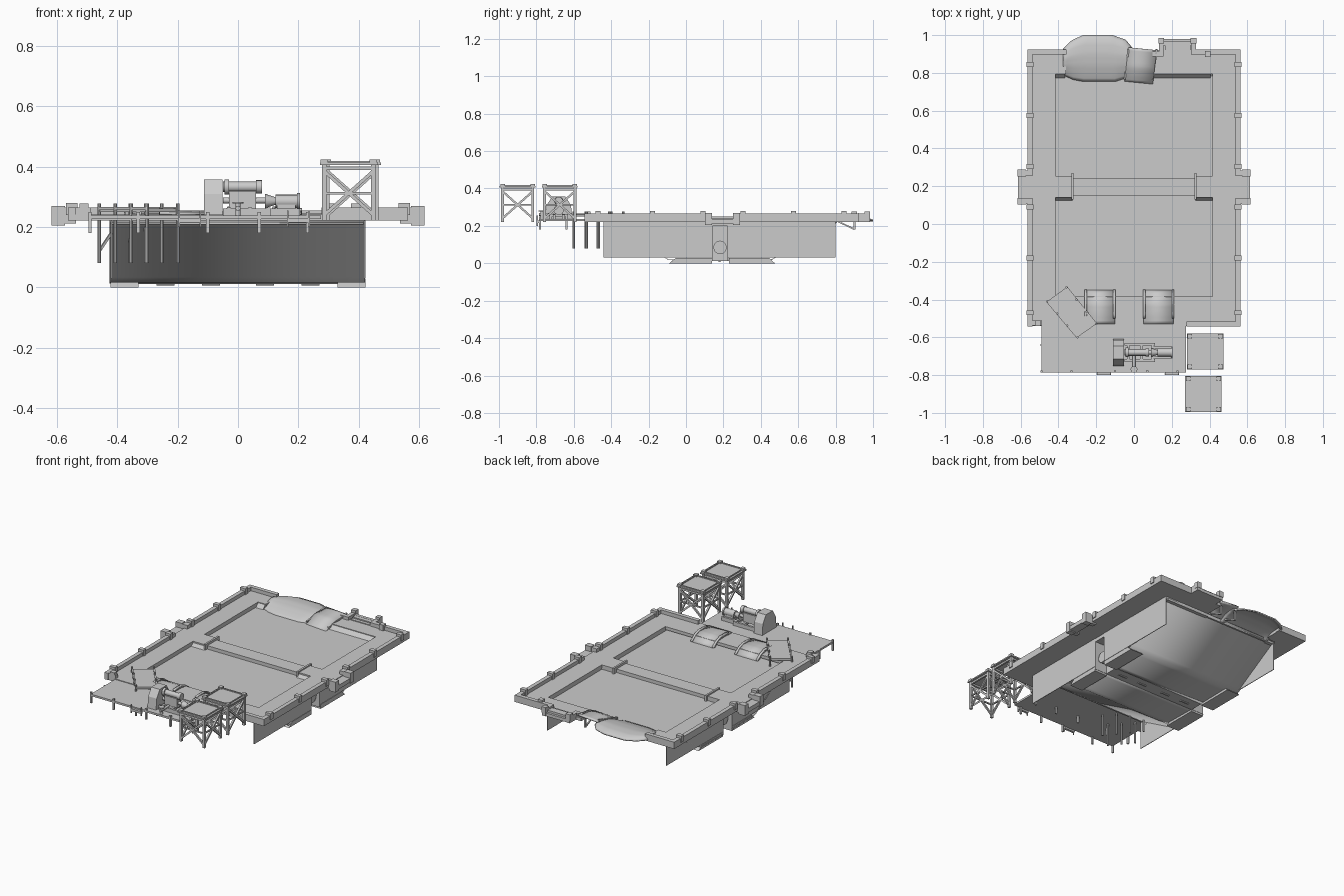
import bpy, bmesh, math
from mathutils import Vector, Matrix

if "Cube" in bpy.data.objects:
    bpy.data.objects.remove(bpy.data.objects["Cube"])


def finish(name, bm, smooth=False):
    bmesh.ops.recalc_face_normals(bm, faces=bm.faces)
    me = bpy.data.meshes.new(name)
    bm.to_mesh(me)
    bm.free()
    ob = bpy.data.objects.new(name, me)
    bpy.context.collection.objects.link(ob)
    if smooth:
        bpy.ops.object.select_all(action='DESELECT')
        ob.select_set(True)
        bpy.context.view_layer.objects.active = ob
        bpy.ops.object.shade_smooth_by_angle(angle=math.radians(35))
    return ob


def box(name, x0, x1, y0, y1, z0, z1):
    bm = bmesh.new()
    m = Matrix.Translation(((x0 + x1) / 2, (y0 + y1) / 2, (z0 + z1) / 2)) @ \
        Matrix.Diagonal((x1 - x0, y1 - y0, z1 - z0, 1))
    bmesh.ops.create_cube(bm, size=1, matrix=m)
    return finish(name, bm)


def along(a, b):
    a, b = Vector(a), Vector(b)
    d = b - a
    return Matrix.Translation((a + b) / 2) @ d.to_track_quat('Z', 'Y').to_matrix().to_4x4(), d.length


def beam(name, a, b, w):
    m, l = along(a, b)
    bm = bmesh.new()
    bmesh.ops.create_cube(bm, size=1, matrix=m @ Matrix.Diagonal((w, w, l, 1)))
    return finish(name, bm)


def cyl(name, a, b, r, r2=None, n=16):
    m, l = along(a, b)
    bm = bmesh.new()
    bmesh.ops.create_cone(bm, cap_ends=True, segments=n, radius1=r,
                          radius2=r if r2 is None else r2, depth=l, matrix=m)
    return finish(name, bm, True)


def prism(name, pts, off):
    """Flat 3D outline swept by an offset, closed at both ends."""
    bm = bmesh.new()
    a = [bm.verts.new(p) for p in pts]
    b = [bm.verts.new(Vector(p) + Vector(off)) for p in pts]
    bm.faces.new(a)
    bm.faces.new(b[::-1])
    for i in range(len(a)):
        j = (i + 1) % len(a)
        bm.faces.new((a[j], a[i], b[i], b[j]))
    return finish(name, bm)


def sheet(name, fn, nu, nv, thick):
    bm = bmesh.new()
    g = [[bm.verts.new(fn(i / nu, j / nv)) for j in range(nv + 1)] for i in range(nu + 1)]
    for i in range(nu):
        for j in range(nv):
            bm.faces.new((g[i][j], g[i + 1][j], g[i + 1][j + 1], g[i][j + 1]))
    s = finish(name, bm, True).modifiers.new("thickness", 'SOLIDIFY')
    s.thickness, s.offset = thick, 0


def wall(name, path, w, z0, z1):
    for (ax, ay), (bx, by) in zip(path, path[1:]):
        box(name, min(ax, bx) - w / 2, max(ax, bx) + w / 2,
            min(ay, by) - w / 2, max(ay, by) + w / 2, z0, z1)


def lerp_table(tab, t):
    for (a, za), (b, zb) in zip(tab, tab[1:]):
        if t <= b:
            return za + (zb - za) * (t - a) / (b - a)
    return tab[-1][1]


# walkway around the basin
DZ0, DZ1 = 0.222, 0.242
for s in (-1, 1):
    box("side_walkway", min(s * .56, s * .415), max(s * .56, s * .415), -.54, .92, DZ0, DZ1)
    box("side_landing", min(s * .615, s * .56), max(s * .615, s * .56), .12, .28, .212, .238)
box("back_walkway_left", -.415, -.36, .795, .92, DZ0, DZ1)
box("back_walkway_right", .095, .415, .795, .92, DZ0, DZ1)
box("front_walkway", -.415, .415, -.54, -.385, DZ0, DZ1)
box("back_bay", .14, .32, .90, .98, DZ0, DZ1)
for i in range(2):
    box("bay_step", .165, .30, .90 + .02 * i, .95, .24 + .007 * i, .247 + .007 * i)
for x0, x1 in ((-.415, -.365), (.09, .405)):  # sloping bank at the back of the pool
    prism("back_bank", [(x0, .765, .205), (x0, .797, .205), (x0, .797, .24)], (x1 - x0, 0, 0))

# parapet following the outer edge, with blocks on it
for s in (-1, 1):
    wall("parapet", [(s * .55, .28), (s * .55, .91)], .026, DZ0, .265)
    wall("parapet", [(s * .55, -.53), (s * .55, .12)], .026, DZ0, .265)
    for y in (.12, .27):
        wall("landing_wall", [(s * .55, y), (s * .60, y)], .028, .212, .265)
        box("landing_block", s * .595 - .022, s * .595 + .022, y - .018, y + .018, .205, .27)
    for y in (.845, .575, .305, .09, -.18, -.47):
        box("parapet_block", s * .55 - .019, s * .55 + .019, y - .013, y + .013, .24, .28)
wall("parapet", [(-.55, .91), (-.37, .91)], .026, DZ0, .265)
wall("parapet", [(.11, .90), (.145, .90), (.145, .97)], .024, DZ0, .262)
wall("bay_wall", [(.145, .955), (.315, .955)], .02, .235, .255)
wall("parapet", [(.315, .97), (.315, .91), (.55, .91)], .026, DZ0, .265)
wall("parapet", [(.29, -.53), (.55, -.53)], .026, DZ0, .265)
wall("parapet", [(-.55, -.525), (-.50, -.525)], .026, DZ0, .265)
for x, y in ((.145, .97), (.315, .97), (.39, .90), (-.51, -.525)):
    box("parapet_block", x - .015, x + .015, y - .015, y + .015, .24, .278)

# water surfaces and dividing wall
for y0, y1 in ((-.43, .15), (.24, .79)):
    box("water", -.42, .415, y0, y1, .208, .214)
box("divider", -.335, .335, .148, .243, .195, .236)
for s in (-1, 1):
    x0, x1 = sorted((s * .325, s * .42))
    box("divider_end", x0, x1, .14, .255, .2, .242)
    prism("divider_bank", [(x0, .118, .205), (x0, .145, .205), (x0, .145, .24)], (x1 - x0, 0, 0))
    box("divider_cheek", min(s * .32, s * .332), max(s * .32, s * .332), .13, .27, .2, .25)

# basin hull: sloping floor, side curtains, recess in the middle
SLOPE = [(0, .222), (.6, .018), (1, .014)]
for name, ya, yb in (("front_floor", -.44, .14), ("back_floor", .80, .225)):
    sheet(name, lambda u, v, a=ya, b=yb: (-.425 + .845 * u, a + (b - a) * v, lerp_table(SLOPE, v)),
          1, 20, .003)
box("middle_floor", -.33, .33, .138, .227, .012, .016)
for s in (-1, 1):
    x = s * .42
    for ya, yb in ((-.44, .14), (.225, .80)):
        box("side_curtain", x - .002, x + .002, ya, yb, .03, .225)
    for o in ([-.055, .14, .14, -.09], [.445, .23, .23, .475]):
        prism("floor_flap", [(s * .33, o[0], .028), (s * .33, o[1], .028), (s * .33, o[2], 0), (s * .33, o[3], 0)],
              (s * .092, 0, 0))
    box("recess_back", s * .33 - .003, s * .33 + .003, .14, .225, .012, .222)
    for y in (.14, .225):
        box("recess_side", min(s * .33, x), max(s * .33, x), y - .002, y + .002, .012, .222)
    cyl("recess_sill", (s * .33, .182, .085), (s * .40, .182, .085), .036, n=12)
    for k in (.09, .24):
        cyl("floor_slot", (s * k - .03, .18, .014), (s * k + .03, .18, .014), .008, n=8)

# rounded beach on the back edge and the chute beside it
OUT = [(0, .925), (.12, .97), (.3, 1.0), (.7, 1.0), (.9, .975), (1, .93)]
INN = [(0, .79), (.15, .765), (.3, .755), (.75, .755), (1, .785)]
ZB = [(0, .211), (.15, .226), (.35, .24), (.6, .248), (.85, .244), (1, .228)]
sheet("beach", lambda u, v: (-.375 + .365 * u,
      lerp_table(INN, u) * (1 - v) + lerp_table(OUT, u) * v, lerp_table(ZB, v)), 20, 14, .008)
ZC = [(0, .208), (.2, .23), (.45, .25), (1, .257)]
sheet("chute", lambda u, v: (-.05 + .15 * u + .02 * v, .755 + .18 * v - .015 * u,
      lerp_table(ZC, v)), 2, 12, .01)
for x in (-.05, .10):
    beam("chute_kerb", (x, .765, .225), (x + .02, .925, .263), .01)
for x in (-.03, .08):
    beam("chute_brace", (x, .81, .225), (x, .90, .182), .008)
    beam("chute_post", (x, .90, .18), (x, .90, .24), .01)

# two curved ramps into the front pool, with kerbs
RP = [(0, .244), (.3, .25), (.6, .25), (.8, .236), (1, .208)]
for x in (-.18, .13):
    sheet("ramp", lambda u, v, x=x: (x - .08 + .16 * u, -.53 + .18 * v, lerp_table(RP, v)), 1, 10, .01)
    for e in (-.076, .076):
        sheet("ramp_kerb", lambda u, v, c=x + e: (c - .006 + .012 * u, -.50 + .15 * v,
              lerp_table(RP, v * .83 + .17) + .008), 1, 8, .01)

# front service platform on short posts
box("platform", -.49, .275, -.785, -.53, .226, .238)
for x in (-.49, -.33, -.10, .07, .23):
    beam("platform_post", (x, -.78, .18), (x, -.78, .25), .011)
    beam("platform_post", (x, -.64, .18), (x, -.64, .238), .011)
for x in (-.16, .2):
    box("front_step", x - .037, x + .037, -.80, -.785, .215, .23)
    for e in (-.035, .035):
        beam("step_rail", (x + e, -.795, .20), (x + e, -.795, .255), .006)

# slanted jetty on long piles
A0, A1 = Vector((-.46, -.41, 0)), Vector((-.30, -.60, 0))
B0, B1 = Vector((-.357, -.335, 0)), Vector((-.20, -.53, 0))
prism("jetty_top", [p + Vector((0, 0, .25)) for p in (A0, A1, B1, B0)], (0, 0, .012))
for p, q in ((A0, A1), (B0, B1)):
    up = Vector((0, 0, .262))
    beam("jetty_edge", p + up, q + up, .01)
    for k in range(4):
        c = p.lerp(q, k / 3)
        cyl("jetty_pile", c + Vector((0, 0, .08)), c + Vector((0, 0, .278)), .006, n=8)
beam("jetty_brace", (-.46, -.41, .12), (-.42, -.385, .18), .008)

# two braced towers
Z0, ZT = .222, .405
for cx, cy in ((.377, -.675), (.367, -.90)):
    h, t = .096, .081
    box("tower_top", cx - h, cx + h, cy - h, cy + h, ZT, .413)
    cs = [(cx - t, cy - t), (cx + t, cy - t), (cx + t, cy + t), (cx - t, cy + t)]
    for i in range(4):
        a, b = cs[i], cs[(i + 1) % 4]
        beam("tower_leg", (*a, Z0), (*a, ZT), .015)
        box("tower_cap", a[0] - .012, a[0] + .012, a[1] - .012, a[1] + .012, .41, .424)
        beam("tower_rim", (*a, .416), (*b, .416), .006)
        beam("tower_beam", (*a, .395), (*b, .395), .011)
        beam("tower_tie", (*a, .312), (*b, .312), .008)
        beam("tower_brace", (*a, .24), (*b, .385), .011)
        beam("tower_brace", (*a, .385), (*b, .24), .011)

# pump machine: guard, two cylinders, base frame, valve
Y = -.68
prism("belt_guard", [(-.112, Y - .072, .24), (-.112, Y + .072, .24), (-.112, Y + .065, .31), (-.112, Y + .035, .358),
                     (-.112, Y - .035, .358), (-.112, Y - .065, .31)], (.06, 0, 0))
for name, x0, x1, w in (("machine_skid", -.05, .11, .043), ("pump_skid", .10, .205, .025)):
    for y in (Y - w, Y + w):
        box(name, x0, x1, y - .007, y + .007, .238, .262)
for x in (-.03, .04, .1):
    box("machine_cross", x - .007, x + .007, Y - .05, Y + .05, .25, .264)
box("motor_stand", -.03, .06, Y - .018, Y + .018, .262, .32)
box("pump_foot", .13, .19, Y - .02, Y + .02, .25, .275)
for name, x0, x1, z, r, r2 in (
        ("motor", -.05, .065, .333, .017, .017), ("motor_cap", .06, .08, .333, .022, .022),
        ("motor_flange", -.045, -.03, .333, .025, .025), ("pump_shaft", -.05, .13, .288, .01, .01),
        ("pump_cone", .09, .125, .286, .024, .012), ("pump_body", .125, .20, .285, .022, .022),
        ("pump_flange", .195, .205, .285, .027, .027)):
    cyl(name, (x0, Y, z), (x1, Y, z), r, r2)
cyl("valve_pipe", (0, Y - .02, .262), (0, -.785, .262), .008)
cyl("valve_stem", (0, -.77, .238), (0, -.77, .28), .009)
cyl("valve_wheel", (0, -.77, .278), (0, -.77, .283), .018)
